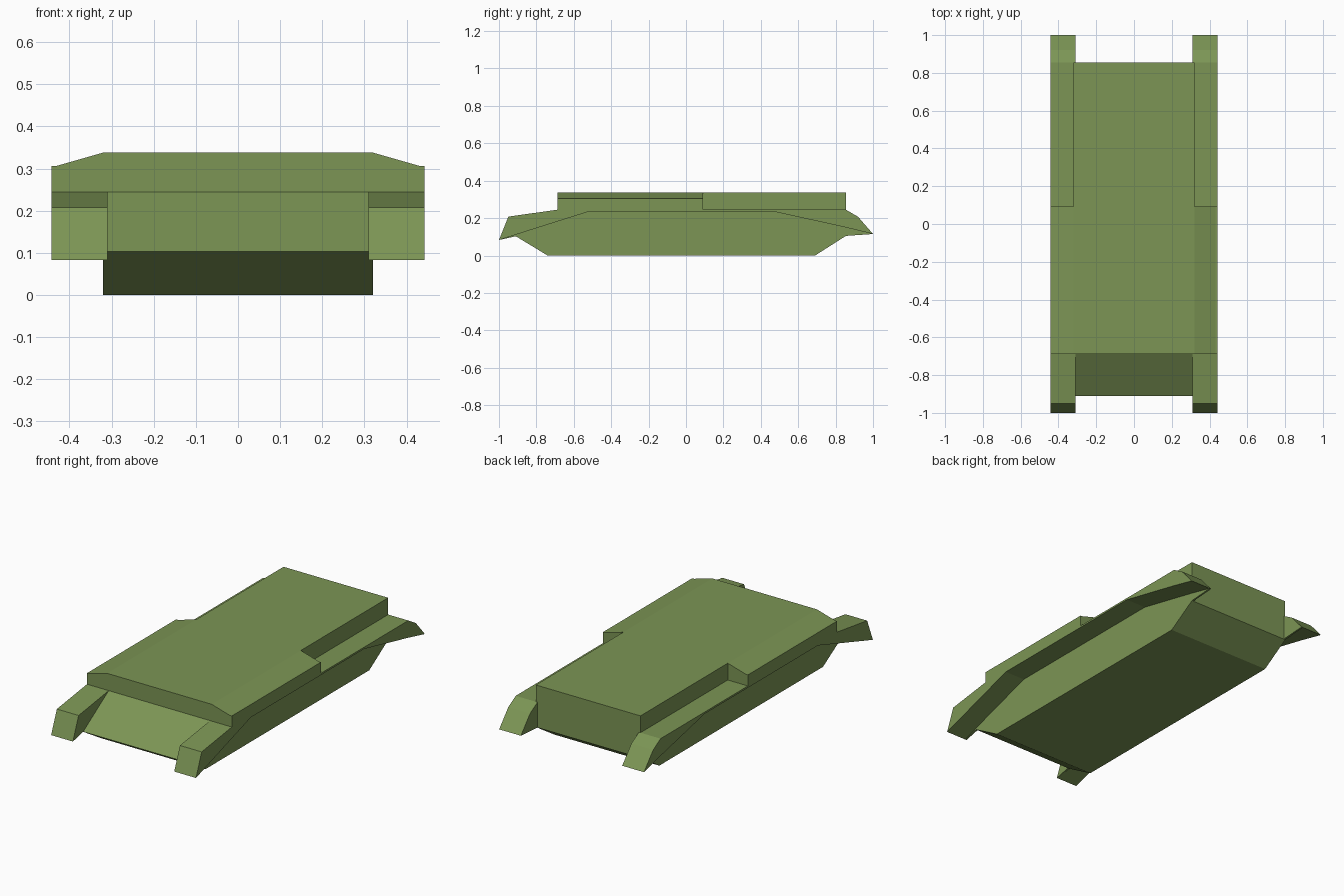
import bpy, bmesh

if "Cube" in bpy.data.objects:
    bpy.data.objects.remove(bpy.data.objects["Cube"])

green = bpy.data.materials.new("olive_green")
green.diffuse_color = (0.20, 0.30, 0.09, 1)
green.use_nodes = True
green.node_tree.nodes["Principled BSDF"].inputs["Base Color"].default_value = green.diffuse_color


def prism(name, profile, axis, a, b):
    """Extrude a closed profile along x (yz profile) or y (xz profile)."""
    bm = bmesh.new()

    def point(p, t):
        return (t, p[0], p[1]) if axis == "x" else (p[0], t, p[1])

    face = bm.faces.new([bm.verts.new(point(p, a)) for p in profile])
    out = bmesh.ops.extrude_face_region(bm, geom=[face])
    shift = (b - a, 0, 0) if axis == "x" else (0, b - a, 0)
    moved = [v for v in out["geom"] if isinstance(v, bmesh.types.BMVert)]
    bmesh.ops.translate(bm, verts=moved, vec=shift)
    bmesh.ops.recalc_face_normals(bm, faces=bm.faces)
    mesh = bpy.data.meshes.new(name)
    bm.to_mesh(mesh)
    bm.free()
    mesh.materials.append(green)
    obj = bpy.data.objects.new(name, mesh)
    bpy.context.collection.objects.link(obj)
    return obj


# Lower hull tub with sloped nose and tail
prism("lower_hull", [(-0.74, 0), (0.69, 0), (0.855, 0.105), (0.855, 0.245),
                     (-0.687, 0.245), (-0.91, 0.103)], "x", -0.32, 0.32)

# Wide front deck with sloping shoulders
prism("front_deck", [(-0.443, 0.245), (0.443, 0.245), (0.443, 0.306), (0.432, 0.306),
                     (0.32, 0.338), (-0.32, 0.338), (-0.432, 0.306), (-0.443, 0.306)],
      "y", -0.687, 0.092)

# Narrow rear engine deck
prism("rear_deck", [(-0.32, 0.245), (0.32, 0.245), (0.32, 0.338), (-0.32, 0.338)],
      "y", 0.092, 0.855)

# Track guards and the thin walls joining them to the hull
fender_top = [(1, 0.115), (0.92, 0.207), (0.855, 0.245), (-0.687, 0.245),
              (-0.95, 0.208), (-1, 0.083)]
fender_bottom = [(-0.52, 0.235), (0.47, 0.235), (0.855, 0.15)]
front_wall = [(-1, 0.083), (-0.91, 0.103), (-0.687, 0.22), (-0.52, 0.235)]
rear_wall = [(1, 0.115), (0.855, 0.15), (0.80, 0.16), (0.80, 0.105), (0.855, 0.105)]
for side, s in (("left", -1), ("right", 1)):
    prism(side + "_fender", fender_top + fender_bottom, "x", s * 0.31, s * 0.443)
    prism(side + "_front_wall", front_wall, "x", s * 0.31, s * 0.32)
    prism(side + "_rear_wall", rear_wall, "x", s * 0.31, s * 0.32)
